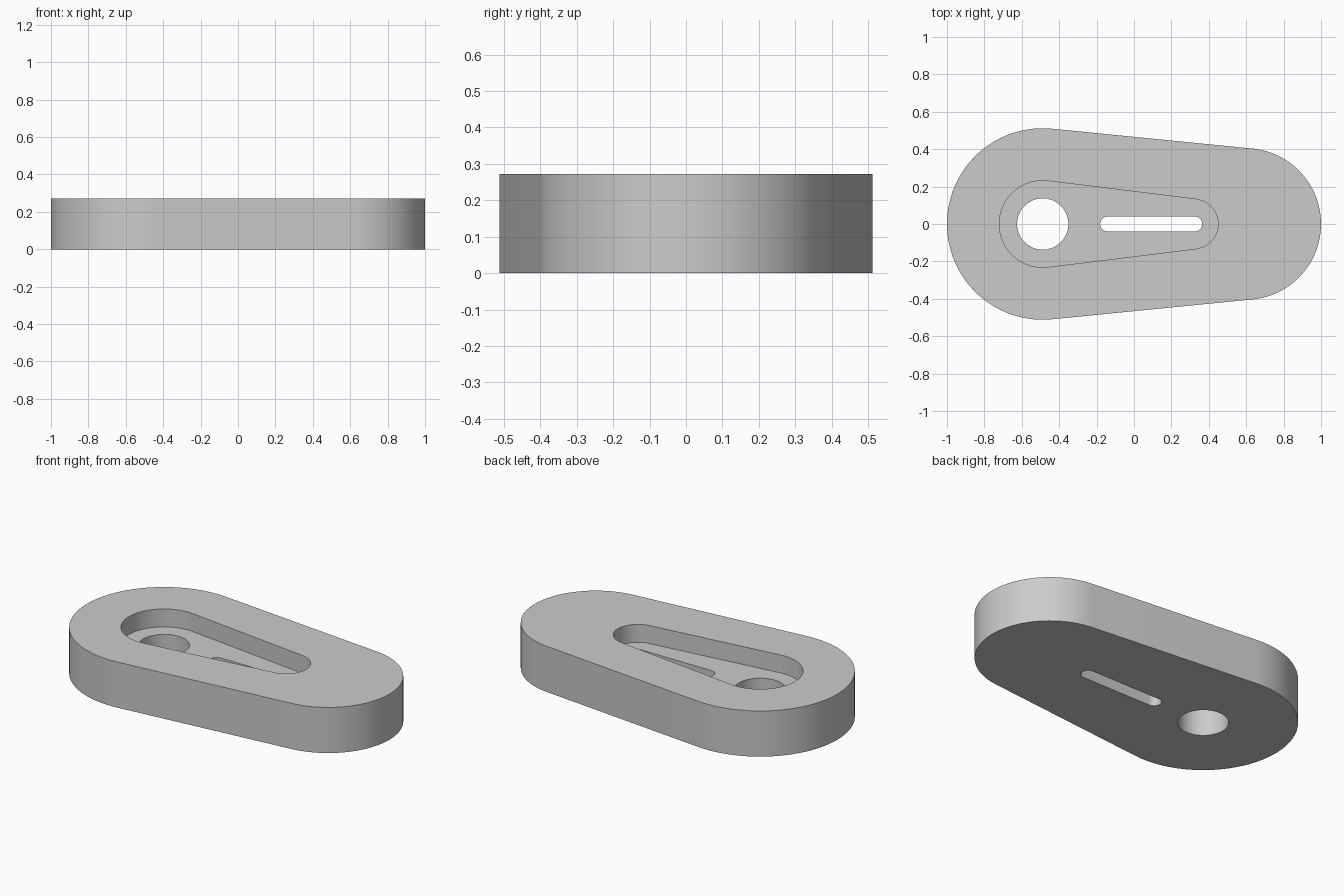
import bpy
import bmesh
from math import asin, cos, sin, pi

cube = bpy.data.objects.get("Cube")
if cube:
    bpy.data.objects.remove(cube, do_unlink=True)

HEIGHT = 0.272
FLOOR = 0.165      # height of the recess floor
BIG_X = -0.488     # shared centre of the wide end, recess and round hole

grey = bpy.data.materials.new("plain_grey")
grey.use_nodes = True
colour = (0.6, 0.6, 0.6, 1)
grey.diffuse_color = colour
grey.node_tree.nodes["Principled BSDF"].inputs["Base Color"].default_value = colour


def arc(x, r, start, end, steps):
    angles = [start + (end - start) * i / steps for i in range(steps + 1)]
    return [(x + r * cos(a), r * sin(a)) for a in angles]


def tapered_slot(name, x1, r1, x2, r2, z0, z1, steps=48):
    """Prism around two circles joined by their common tangents."""
    t = pi / 2 - asin((r1 - r2) / (x2 - x1))
    outline = arc(x2, r2, -t, t, steps) + arc(x1, r1, t, 2 * pi - t, steps)
    return prism(name, outline, z0, z1)


def prism(name, outline, z0, z1):
    bm = bmesh.new()
    base = bm.faces.new([bm.verts.new((x, y, z0)) for x, y in outline])
    top = bmesh.ops.extrude_face_region(bm, geom=[base])["geom"]
    verts = [v for v in top if isinstance(v, bmesh.types.BMVert)]
    bmesh.ops.translate(bm, verts=verts, vec=(0, 0, z1 - z0))
    bmesh.ops.recalc_face_normals(bm, faces=bm.faces)
    mesh = bpy.data.meshes.new(name)
    bm.to_mesh(mesh)
    bm.free()
    mesh.materials.append(grey)
    obj = bpy.data.objects.new(name, mesh)
    bpy.context.collection.objects.link(obj)
    return obj


# Tapered body with rounded ends
body = tapered_slot("link_body", BIG_X, 0.512, 0.595, 0.405, 0, HEIGHT)

# Recess, round through hole and narrow through slot
cutters = [
    tapered_slot("recess_cutter", BIG_X, 0.232, 0.317, 0.133, FLOOR, 0.5),
    prism("hole_cutter", arc(BIG_X, 0.137, 0, 2 * pi, 64)[:-1], -0.2, 0.4),
    tapered_slot("slot_cutter", -0.14, 0.041, 0.324, 0.041, -0.2, 0.4, 16),
]

bpy.ops.object.select_all(action="DESELECT")
bpy.context.view_layer.objects.active = body
body.select_set(True)
for cutter in cutters:
    cutter.hide_render = True
    mod = body.modifiers.new(cutter.name, "BOOLEAN")
    mod.operation = "DIFFERENCE"
    mod.solver = "EXACT"
    mod.object = cutter
    bpy.ops.object.modifier_apply(modifier=mod.name)
    bpy.data.objects.remove(cutter, do_unlink=True)

bpy.ops.object.shade_smooth_by_angle(angle=pi / 6)
